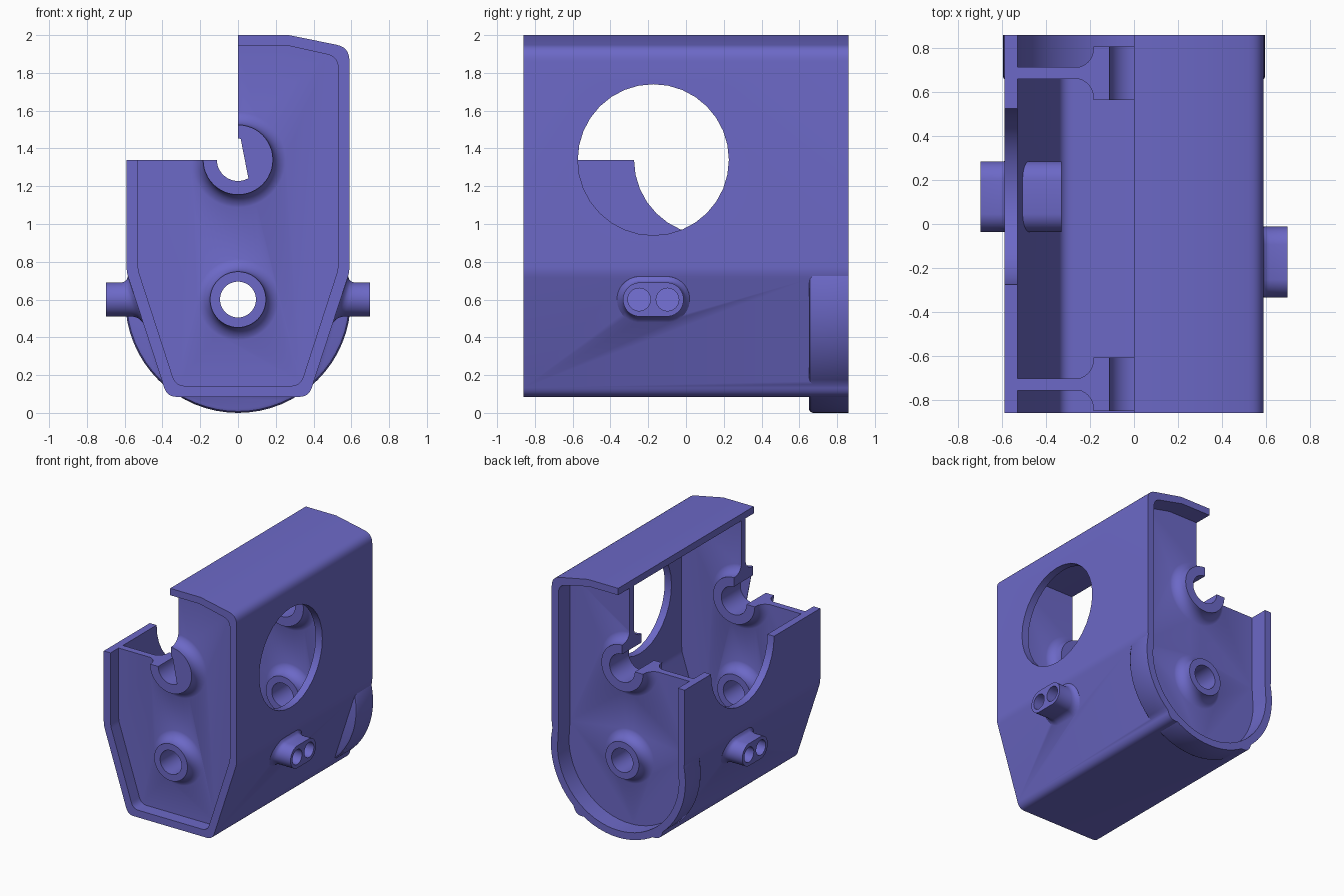
import bpy, bmesh
from math import sin, cos, pi, radians
from mathutils import Vector

cube = bpy.data.objects.get("Cube")
if cube:
    bpy.data.objects.remove(cube, do_unlink=True)

violet = bpy.data.materials.new("violet_plastic")
violet.use_nodes = True
violet.diffuse_color = (0.15, 0.14, 0.57, 1)
violet.node_tree.nodes["Principled BSDF"].inputs["Base Color"].default_value = violet.diffuse_color


def loft(name, rings):
    """Closed solid through rings that share one point count."""
    bm = bmesh.new()
    loops = [[bm.verts.new(p) for p in ring] for ring in rings]
    n = len(loops[0])
    for a, b in zip(loops, loops[1:]):
        for i in range(n):
            j = (i + 1) % n
            bm.faces.new((a[i], a[j], b[j], b[i]))
    bm.faces.new(loops[0])
    bm.faces.new(loops[-1])
    bmesh.ops.recalc_face_normals(bm, faces=bm.faces)
    mesh = bpy.data.meshes.new(name)
    bm.to_mesh(mesh)
    bm.free()
    mesh.materials.append(violet)
    ob = bpy.data.objects.new(name, mesh)
    bpy.context.collection.objects.link(ob)
    return ob


def prism_y(name, pts, y0, y1):
    return loft(name, [[(x, y, z) for x, z in pts] for y in (y0, y1)])


def prism_x(name, pts, x0, x1):
    return loft(name, [[(x, y, z) for y, z in pts] for x in (x0, x1)])


def circle(r, u=0, v=0, n=48):
    return [(u + r * cos(2 * pi * i / n), v + r * sin(2 * pi * i / n)) for i in range(n)]


def rounded(corners):
    """Half outline: each (x, z, cut) corner is softened by a short curve."""
    out = []
    for i, (x, z, cut) in enumerate(corners):
        p = Vector((x, z))
        if not cut:
            out.append((x, z))
            continue
        ends = []
        for k in (i - 1, i + 1):
            q = Vector(corners[k][:2]) if k >= 0 else Vector((0, z))
            ends.append(p + (q - p).normalized() * cut)
        for s in range(7):
            t = s / 6
            out.append(tuple(ends[0] * (1 - t) ** 2 + p * 2 * t * (1 - t) + ends[1] * t * t))
    return out


def mirrored(half):
    return half + [(-x, z) for x, z in reversed(half)]


def boolean(target, tool, op):
    mod = target.modifiers.new(op.lower(), "BOOLEAN")
    mod.operation, mod.solver, mod.object = op, "EXACT", tool
    bpy.context.view_layer.objects.active = target
    bpy.ops.object.modifier_apply(modifier=mod.name)
    bpy.data.objects.remove(tool, do_unlink=True)


END = 0.86
WEBS = (-0.73, 0.687)
WEB_HALF = 0.027
PIVOT_Z, LOW_Z, RING_R = 1.34, 0.6, 0.597

outer = mirrored(rounded([(0.375, 0.085, 0.05), (0.59, 0.745, 0.03),
                          (0.59, 1.935, 0.07), (0.27, 2.0, 0)]))
roof_inner = [(0.53, 1.885, 0.06), (0.26, 1.945, 0)]
inner = mirrored(rounded([(0.33, 0.143, 0.05), (0.53, 0.76, 0.03)] + roof_inner))
arc = [(0.54 * cos(radians(a)), RING_R + 0.54 * sin(radians(a)), 0) for a in range(-86, 1, 6)]
rear_inner = mirrored(rounded(arc + [(0.53, 0.74, 0)] + roof_inner))

# Outer body with the round rear collar
housing = prism_y("housing", outer, -END, END)
collar = loft("collar", [[(x, y, z) for x, z in circle(r, 0, RING_R, 64)]
              for y, r in ((0.65, 0.575), (0.656, 0.589), (0.67, RING_R), (END, RING_R))])
boolean(housing, collar, "UNION")

# Main cavity and the two end recesses leave thin cross webs
front, rear = WEBS
for pts, y0, y1 in ((inner, front + WEB_HALF, rear - WEB_HALF),
                    (inner, -1, front - WEB_HALF),
                    (rear_inner, rear + WEB_HALF, 1)):
    boolean(housing, prism_y("hollow", pts, y0, y1), "DIFFERENCE")

# Bearing bosses, flared into both sides of each web
FLARE, BOSS_HALF = 0.085, 0.122
for web in WEBS:
    for z0, radius in ((PIVOT_Z, 0.185), (LOW_Z, 0.148)):
        half = [(BOSS_HALF, radius)]
        for i in range(9):
            a = pi / 2 * i / 8
            half.append((WEB_HALF - 0.002 + FLARE * (1 - sin(a)),
                         radius + FLARE * (1 - cos(a))))
        stations = half + [(-y, r) for y, r in reversed(half)]
        boss = loft("boss", [[(x, web + y, z) for x, z in circle(r, 0, z0)]
                             for y, r in stations])
        boolean(housing, boss, "UNION")
for z0, radius in ((PIVOT_Z, 0.112), (LOW_Z, 0.095)):
    boolean(housing, prism_y("bore", circle(radius, 0, z0), -1, 1), "DIFFERENCE")


def lug_ring(side, yc, x, r, slope):
    pts = []
    for i in range(32):
        a = 2 * pi * (i + 0.5) / 32
        dy = r * cos(a) + (0.071 if cos(a) > 0 else -0.071)
        dz = r * sin(a)
        pts.append((side * (x + slope * dz), yc + dy, LOW_Z + dz))
    return pts


# Side walls: large window, cable lug with twin holes
for side, yc in ((1, -0.173), (-1, 0.125)):
    window = prism_x("window", circle(0.4, yc, PIVOT_Z, 32), side * 0.4, side * 0.8)
    boolean(housing, window, "DIFFERENCE")
    lug = loft("lug", [lug_ring(side, yc, *s) for s in (
        (0.33, 0.09, 0), (0.5, 0.09, 0.33), (0.52, 0.13, 0.33), (0.543, 0.122, 0.33),
        (0.556, 0.104, 0.33), (0.57, 0.095, 0.33), (0.59, 0.09, 0.33), (0.7, 0.09, 0))])
    boolean(housing, lug, "UNION")
    for dy in (-0.075, 0.075):
        hole = prism_x("hole", circle(0.06, yc + dy, LOW_Z, 32), side * 0.2, side * 0.8)
        boolean(housing, hole, "DIFFERENCE")

# Open upper right quarter
quarter = prism_y("quarter", [(-1, PIVOT_Z), (0, PIVOT_Z), (0, 3), (-1, 3)], -1, 1)
boolean(housing, quarter, "DIFFERENCE")

# Thin plate partly closing the front upper bore
segment = [(0.114 * cos(radians(a)), PIVOT_Z + 0.114 * sin(radians(a)))
           for a in range(-61, 86, 6)]
plate = prism_y("bore_plate", segment, front - BOSS_HALF, front - BOSS_HALF + 0.004)

# Smooth curved surfaces, keep edges crisp
bpy.ops.object.select_all(action="DESELECT")
for ob in (housing, plate):
    ob.select_set(True)
bpy.context.view_layer.objects.active = housing
bpy.ops.object.shade_smooth_by_angle(angle=radians(30))
